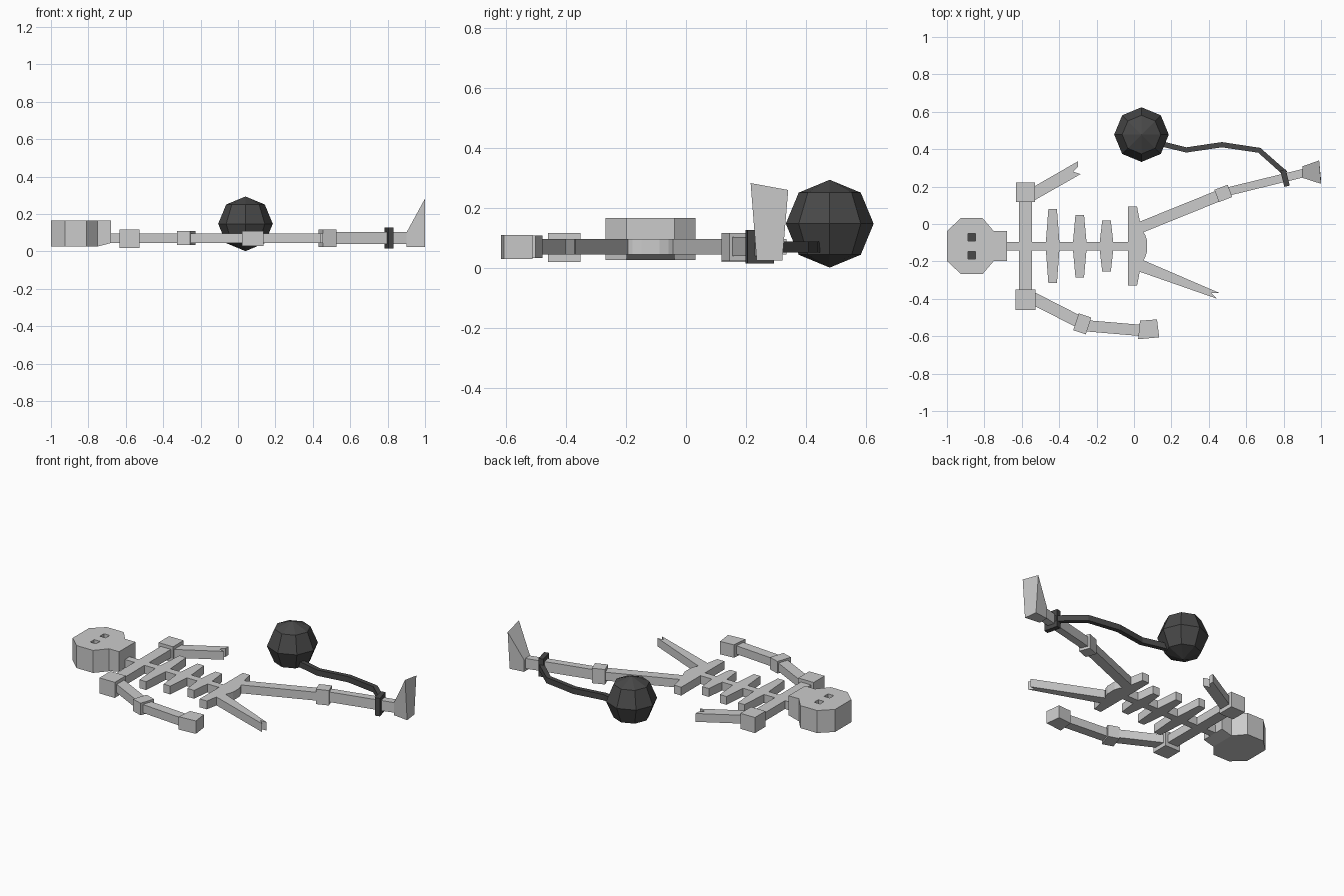
import bpy
import bmesh
from mathutils import Vector

cube = bpy.data.objects.get("Cube")
if cube:
    bpy.data.objects.remove(cube, do_unlink=True)


def make_material(name, value):
    material = bpy.data.materials.new(name)
    material.use_nodes = True
    colour = (value, value, value, 1)
    material.diffuse_color = colour
    material.node_tree.nodes["Principled BSDF"].inputs["Base Color"].default_value = colour
    return material


BONE = make_material("pale bone", 0.6)
IRON = make_material("dark iron", 0.065)
SPINE_Y = -0.118
LOW, HIGH = 0.045, 0.097


def finish(name, bm, material):
    bmesh.ops.recalc_face_normals(bm, faces=bm.faces)
    mesh = bpy.data.meshes.new(name)
    bm.to_mesh(mesh)
    bm.free()
    mesh.materials.append(material)
    obj = bpy.data.objects.new(name, mesh)
    bpy.context.collection.objects.link(obj)
    return obj


def prism(name, outline, low=LOW, high=HIGH, material=BONE):
    """Extrude a plan outline upward from low to high."""
    bm = bmesh.new()
    base = bm.faces.new([bm.verts.new((x, y, low)) for x, y in outline])
    extruded = bmesh.ops.extrude_face_region(bm, geom=[base])["geom"]
    tops = [v for v in extruded if isinstance(v, bmesh.types.BMVert)]
    bmesh.ops.translate(bm, verts=tops, vec=(0, 0, high - low))
    return finish(name, bm, material)


def mirrored(half):
    """Mirror a half outline, given as x and distance from the spine."""
    upper = [(x, SPINE_Y + d) for x, d in half]
    lower = [(x, SPINE_Y - d) for x, d in reversed(half)]
    return upper + lower


def bar(name, start, end, width, low=LOW, high=HIGH, material=BONE):
    """Straight bone between two plan points."""
    a, b = Vector(start), Vector(end)
    side = (b - a).orthogonal().normalized() * width / 2
    return prism(name, [a + side, b + side, b - side, a - side], low, high, material)


def block(name, x, y, size_x, size_y, low, high, material=BONE):
    return bar(name, (x - size_x / 2, y), (x + size_x / 2, y), size_y, low, high, material)


# Skull with recessed dark eyes
skull = prism("skull", mirrored([(-1, 0.08), (-0.925, 0.15), (-0.81, 0.15), (-0.75, 0.08)]), 0.027, 0.167)
for side in (-1, 1):
    eye_y = SPINE_Y + side * 0.048
    cutter = block("eye_cutter", -0.868, eye_y, 0.04, 0.04, 0.14, 0.2)
    cut = skull.modifiers.new("eye_socket", "BOOLEAN")
    cut.operation, cut.solver, cut.object = "DIFFERENCE", "EXACT", cutter
    cutter.hide_render = True
    cutter.hide_set(True)
    block("eye", -0.868, eye_y, 0.04, 0.04, 0.139, 0.143, IRON)

# Jaw with a sloping underside
jaw = prism("jaw", mirrored([(-0.75, 0.08), (-0.68, 0.08)]), 0.027, 0.167)
for vert in jaw.data.vertices:
    if vert.co.x > -0.7 and vert.co.z < 0.1:
        vert.co.z = LOW

# Spine, shoulders and tapered ribs
block("spine", -0.35, SPINE_Y, 0.7, 0.046, LOW, HIGH)
bar("collar_bone", (-0.58, -0.37), (-0.58, 0.14), 0.07)
block("left_shoulder", -0.58, 0.17, 0.1, 0.104, 0.02, 0.117)
block("right_shoulder", -0.58, -0.405, 0.106, 0.108, 0.02, 0.117)
for i, x in enumerate((-0.435, -0.29, -0.147)):
    reach = 0.197 - i * 0.03
    rib = [(x - 0.036, 0.023), (x - 0.023, reach), (x + 0.023, reach), (x + 0.036, 0.023)]
    prism("rib", mirrored(rib))

# Pelvis with a bulging lower edge
prism("pelvis", mirrored([(-0.033, 0.212), (0.016, 0.212), (0.04, 0.09), (0.06, 0.06), (0.07, 0.03)]))

# Broken left arm and right leg with splintered ends
prism("left_arm_stump", [(-0.535, 0.2), (-0.3, 0.335), (-0.3, 0.305), (-0.325, 0.28),
                         (-0.285, 0.267), (-0.535, 0.125)])
prism("right_leg_stump", [(0.03, -0.185), (0.455, -0.368), (0.415, -0.37), (0.445, -0.4),
                          (0.03, -0.255)])

# Whole right arm
bar("right_upper_arm", (-0.55, -0.392), (-0.28, -0.53), 0.065)
bar("right_elbow", (-0.31, -0.523), (-0.243, -0.545), 0.095, 0.034, 0.109)
bar("right_forearm", (-0.26, -0.544), (0.05, -0.57), 0.06)
prism("right_hand", [(0.032, -0.517), (0.123, -0.51), (0.135, -0.606), (0.022, -0.616)], 0.03, 0.11)

# Whole left leg
bar("left_thigh", (0.03, -0.02), (0.475, 0.16), 0.06)
bar("left_knee", (0.442, 0.15), (0.513, 0.177), 0.07, 0.024, 0.117)
bar("left_shin", (0.48, 0.168), (0.93, 0.278), 0.045, 0.04, 0.103)

# Upright foot flaring toward the toes
foot = prism("left_foot", [(0.9, 0.247), (1, 0.235), (0.99, 0.32), (0.9, 0.308)], 0.025, 0.1)
for vert in foot.data.vertices:
    if vert.co.x > 0.95 and vert.co.z > 0.09:
        near = vert.co.y < 0.27
        vert.co = (1, 0.215, 0.283) if near else (0.99, 0.34, 0.26)

# Ankle cuff
bar("ankle_cuff", (0.793, 0.242), (0.822, 0.249), 0.09, 0.015, 0.127, IRON)

# Chain swept along a bent path with a square section
path = [Vector(p) for p in ((0.1, 0.44), (0.28, 0.396), (0.47, 0.424), (0.67, 0.394), (0.81, 0.27))]
bm = bmesh.new()
previous = None
for i, point in enumerate(path):
    along = path[min(i + 1, len(path) - 1)] - path[max(i - 1, 0)]
    side = along.orthogonal().normalized() * 0.014
    ring = [bm.verts.new((*(point + side * s), 0.07 + h * 0.018))
            for s, h in ((-1, -1), (1, -1), (1, 1), (-1, 1))]
    if previous:
        for k in range(4):
            n = (k + 1) % 4
            bm.faces.new((previous[k], previous[n], ring[n], ring[k]))
    else:
        bm.faces.new(ring)
    previous = ring
bm.faces.new(previous)
finish("chain", bm, IRON)

# Faceted iron ball
bm = bmesh.new()
bmesh.ops.create_uvsphere(bm, u_segments=8, v_segments=4, radius=0.146)
ball = finish("iron_ball", bm, IRON)
ball.location = (0.04, 0.478, 0.148)
